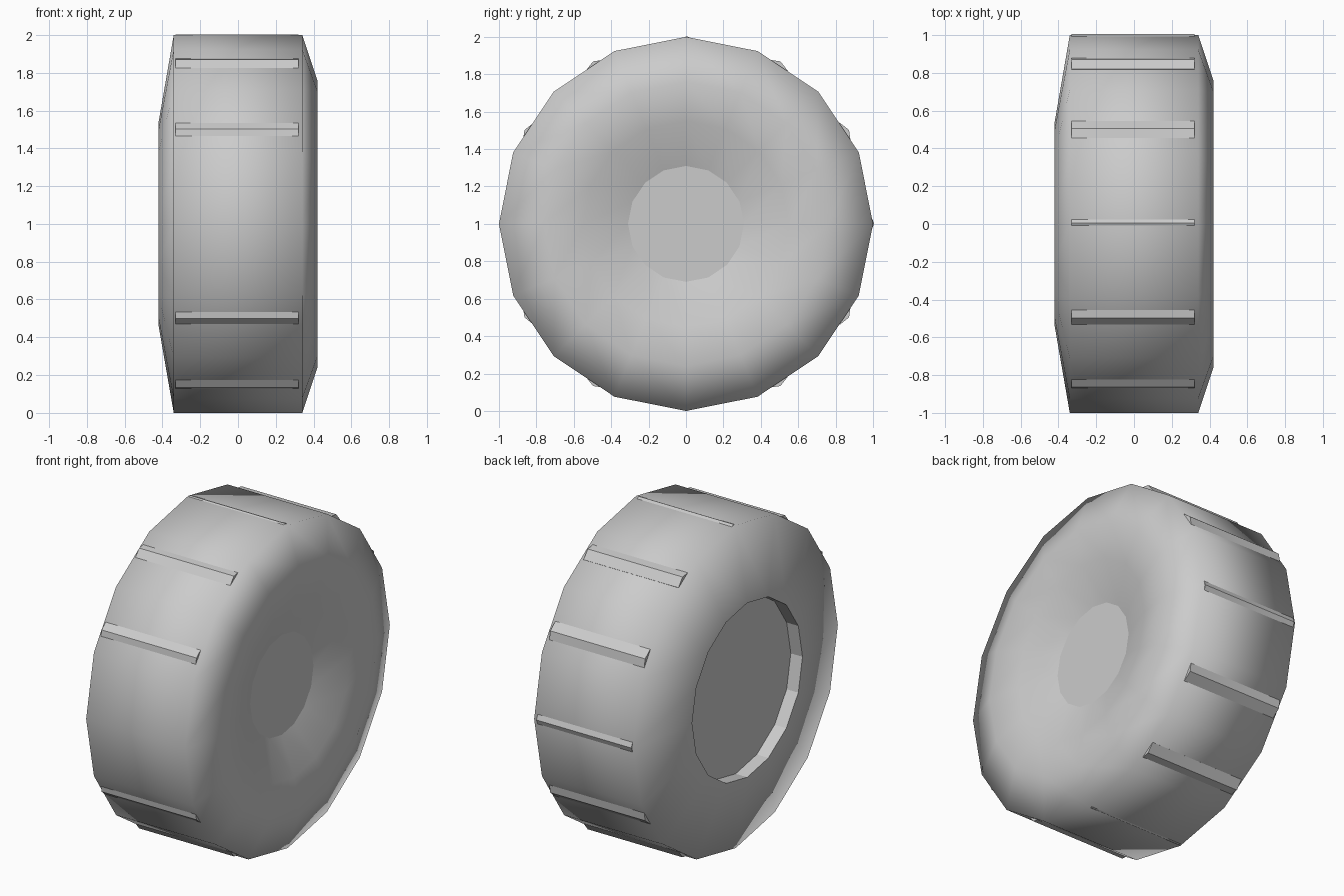
import bpy, bmesh
from math import sin, cos, pi
from mathutils import Matrix, Vector

if "Cube" in bpy.data.objects:
    bpy.data.objects.remove(bpy.data.objects["Cube"], do_unlink=True)

SIDES = 16
AXLE = Vector((0, 0, 1))

grey = bpy.data.materials.new("plain_grey")
grey.use_nodes = True
grey.diffuse_color = (0.6, 0.6, 0.6, 1)
grey.node_tree.nodes["Principled BSDF"].inputs["Base Color"].default_value = (0.6, 0.6, 0.6, 1)


def finish(name, bm, smooth):
    for face in bm.faces:
        face.smooth = smooth
    mesh = bpy.data.meshes.new(name)
    bm.to_mesh(mesh)
    bm.free()
    mesh.materials.append(grey)
    obj = bpy.data.objects.new(name, mesh)
    obj.location = AXLE
    bpy.context.collection.objects.link(obj)
    return obj


def lathe(name, profile, smooth=False):
    """Turn (x, radius) points around the x axis; normals face left of travel."""
    bm = bmesh.new()
    angles = [2 * pi * j / SIDES for j in range(SIDES)]
    rings = [[bm.verts.new((x, r * sin(a), r * cos(a))) for a in angles]
             for x, r in profile]
    for a, b in zip(rings, rings[1:]):
        for j in range(SIDES):
            k = (j + 1) % SIDES
            bm.faces.new((a[j], b[j], b[k], a[k]))
    return finish(name, bm, smooth)


def disc(name, x, radius, facing):
    bm = bmesh.new()
    verts = [bm.verts.new((x, radius * sin(2 * pi * j / SIDES),
                           radius * cos(2 * pi * j / SIDES))) for j in range(SIDES)]
    bm.faces.new(verts if facing < 0 else verts[::-1])
    return finish(name, bm, False)


# Tyre: inner side wall, tread, outer side wall and dished outer face
lathe("tyre", [(-0.42, 0.54), (-0.34, 1), (0.34, 1), (0.42, 0.76),
               (0.385, 0.55), (0.30, 0.31)], smooth=True)
disc("hub_cap", 0.30, 0.31, 1)

# Shallow round recess on the inner side
lathe("recess_wall", [(-0.34, 0.54), (-0.42, 0.54)])
disc("recess_floor", -0.34, 0.54, -1)

# Tread ridges: low triangular bars spaced evenly around the tyre
section = [(-0.06, 0.978), (0, 1.002), (0.06, 0.978), (0.05, 0.93), (-0.05, 0.93)]
bm = bmesh.new()
for i in range(12):
    turn = Matrix.Rotation(i * pi / 6, 3, 'X')
    left, right = [[bm.verts.new(turn @ Vector((x, y, z)) + Vector((0, 0.004, 0.001)))
                    for y, z in section] for x in (-0.33, 0.32)]
    bm.faces.new(left)
    bm.faces.new(right[::-1])
    for j in range(len(section)):
        k = (j + 1) % len(section)
        bm.faces.new((left[j], right[j], right[k], left[k]))
bmesh.ops.recalc_face_normals(bm, faces=bm.faces)
finish("tread_ridges", bm, False)
